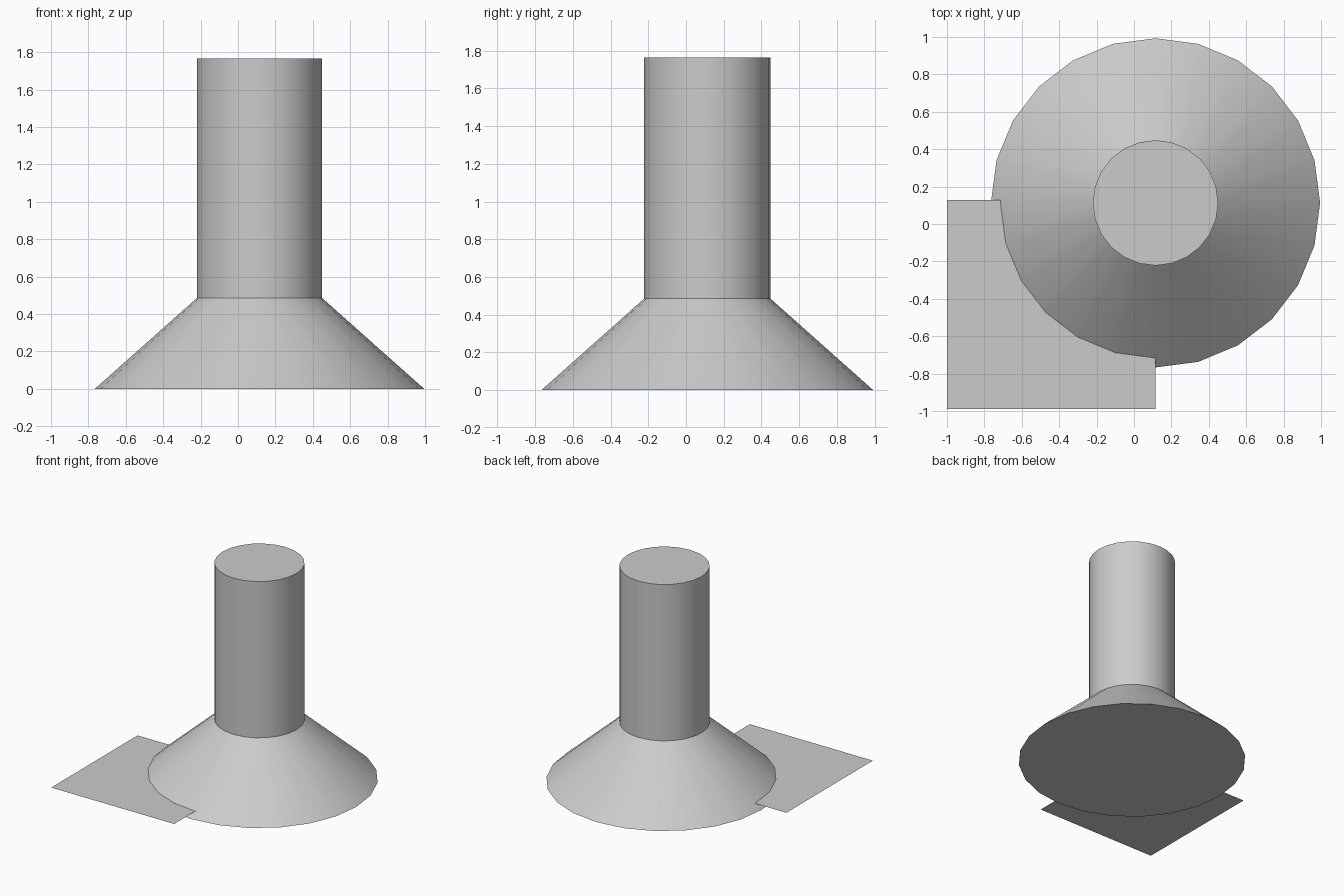
import bpy
import math

cube = bpy.data.objects.get("Cube")
if cube:
    bpy.data.objects.remove(cube, do_unlink=True)

CENTRE = (0.115, 0.113)
SIDES = 24
BASE_RADIUS, STEM_RADIUS = 0.88, 0.335
BASE_TOP, STEM_TOP = 0.485, 1.765

# One plain grey for everything
GREY = (0.6, 0.6, 0.6, 1.0)
grey = bpy.data.materials.new("plain_grey")
grey.use_nodes = True
grey.diffuse_color = GREY
grey.node_tree.nodes["Principled BSDF"].inputs["Base Color"].default_value = GREY


def finish(name):
    obj = bpy.context.object
    obj.name = name
    obj.data.materials.append(grey)
    return obj


def round_part(name, r_bottom, r_top, z_bottom, z_top):
    bpy.ops.mesh.primitive_cone_add(
        vertices=SIDES, radius1=r_bottom, radius2=r_top, depth=z_top - z_bottom,
        location=(*CENTRE, (z_bottom + z_top) / 2))
    bpy.ops.object.shade_smooth_by_angle(angle=math.radians(30))
    return finish(name)


# Flared foot and upright stem
round_part("flared_base", BASE_RADIUS, STEM_RADIUS, 0, BASE_TOP)
round_part("stem", STEM_RADIUS, STEM_RADIUS, BASE_TOP, STEM_TOP)

# Thin square sheet passing into the foot just above the ground
bpy.ops.mesh.primitive_plane_add(size=1, location=(-0.443, -0.43, 0.045))
sheet = finish("square_sheet")
sheet.scale = (1.115, 1.118, 1)
